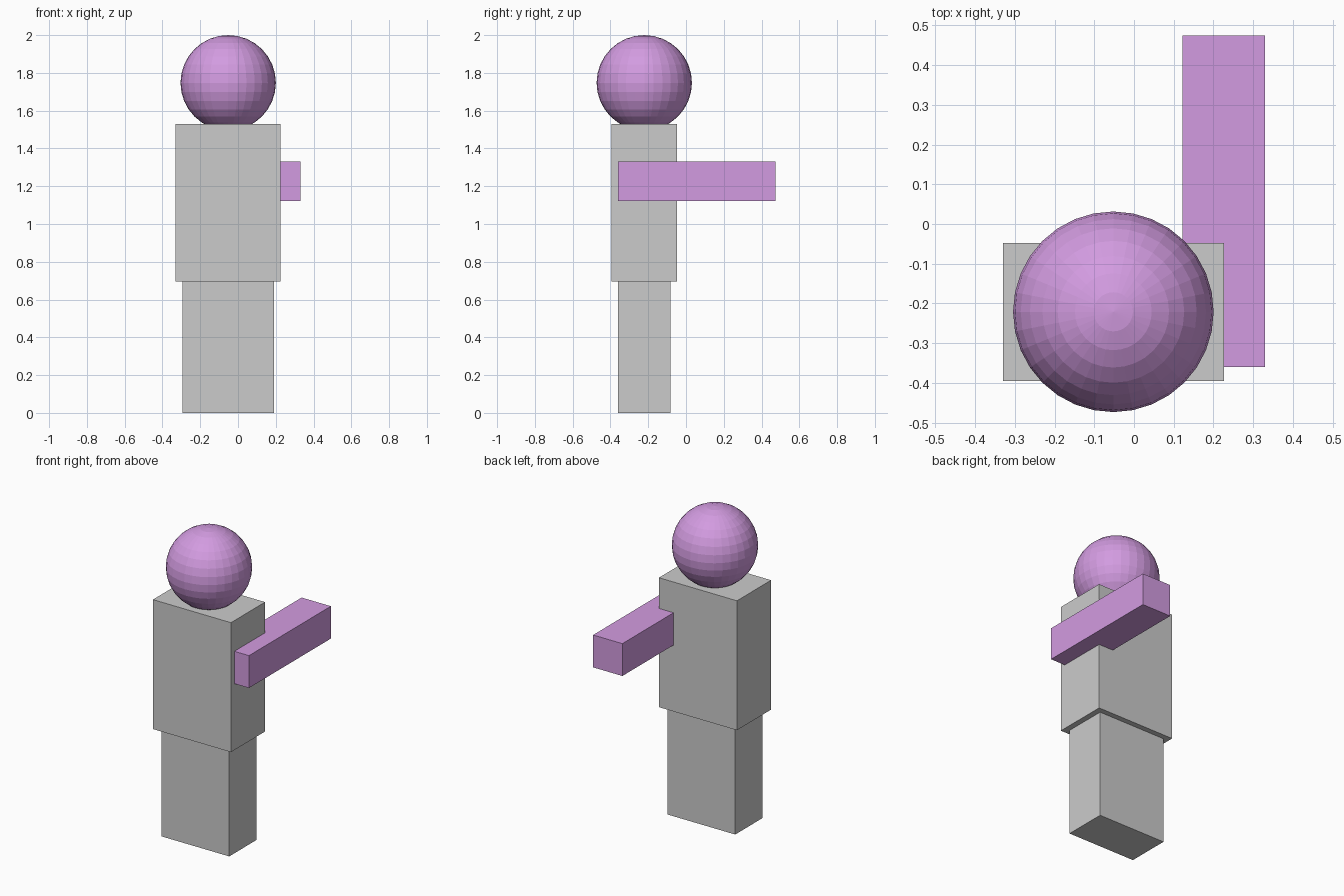
import bpy

if "Cube" in bpy.data.objects:
    bpy.data.objects.remove(bpy.data.objects["Cube"])

U = 0.695            # base unit: leg height
CX, CY = -0.052, -0.221   # body axis

purple = bpy.data.materials.new("purple")
purple.diffuse_color = (0.65, 0.33, 0.75, 1)
purple.use_nodes = True
purple.node_tree.nodes["Principled BSDF"].inputs["Base Color"].default_value = purple.diffuse_color


def box(name, size, centre, mat=None):
    bpy.ops.mesh.primitive_cube_add(size=1, location=centre)
    ob = bpy.context.object
    ob.name = name
    ob.scale = size
    bpy.ops.object.transform_apply(location=False, rotation=False, scale=True)
    if mat:
        ob.data.materials.append(mat)
    return ob


# Body blocks, stacked
box("legs", (0.695 * U, 0.4 * U, U), (CX, CY, 0.5 * U))
box("torso", (0.8 * U, 0.5 * U, 1.2 * U), (CX, CY, 1.6 * U))

# Single arm, overlapping the torso side and reaching towards +y
box("arm", (0.3 * U, 1.2 * U, 0.3 * U),
    (CX + 0.4 * U, CY + 0.4 * U, 1.227), purple)

# Faceted head, sunk slightly into the torso
bpy.ops.mesh.primitive_uv_sphere_add(segments=32, ring_count=16, radius=0.2525,
                                     location=(CX, CY, 1.7475))
head = bpy.context.object
head.name = "head"
head.data.materials.append(purple)
